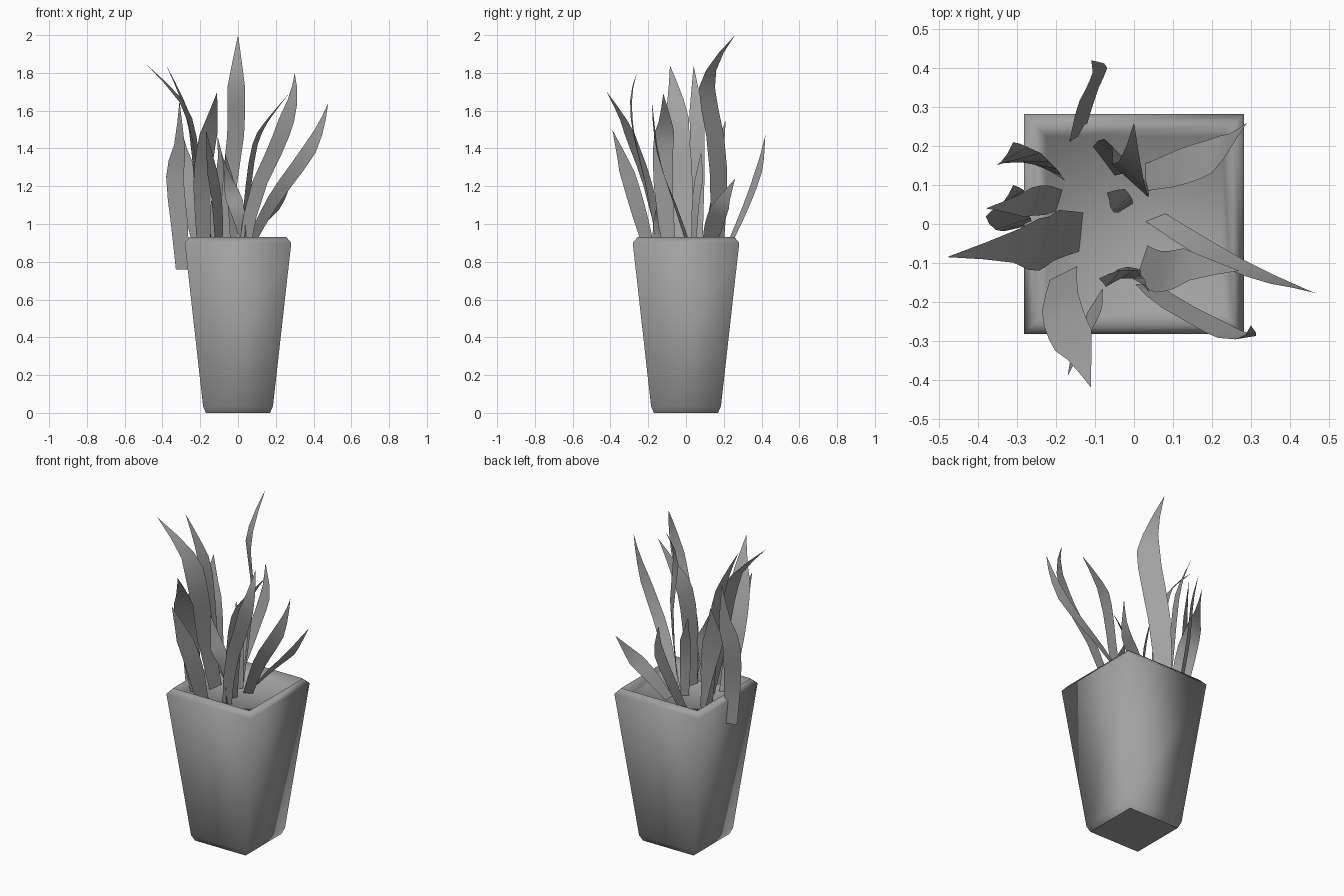
import bpy
import bmesh
from mathutils import Vector

cube = bpy.data.objects.get("Cube")
if cube:
    bpy.data.objects.remove(cube, do_unlink=True)

# One grey material for everything
grey = bpy.data.materials.new("matte_grey")
grey.use_nodes = True
GREY = (0.36, 0.36, 0.36, 1)
grey.diffuse_color = GREY
grey.node_tree.nodes["Principled BSDF"].inputs["Base Color"].default_value = GREY


def finish(bm, name):
    mesh = bpy.data.meshes.new(name)
    for face in bm.faces:
        face.smooth = True
    bm.to_mesh(mesh)
    bm.free()
    mesh.materials.append(grey)
    obj = bpy.data.objects.new(name, mesh)
    bpy.context.collection.objects.link(obj)
    return obj


def square_pot(name, rings):
    """Stack square rings of (half width, height) and close both ends."""
    bm = bmesh.new()
    corners = ((-1, -1), (1, -1), (1, 1), (-1, 1))
    loops = [[bm.verts.new((sx * w, sy * w, z)) for sx, sy in corners]
             for w, z in rings]
    for low, high in zip(loops, loops[1:]):
        for i in range(4):
            j = (i + 1) % 4
            bm.faces.new((low[i], low[j], high[j], high[i]))
    base = bm.faces.new(loops[0][::-1])
    bm.faces.new(loops[-1])
    for edge in base.edges:
        edge.smooth = False
    bmesh.ops.recalc_face_normals(bm, faces=bm.faces)
    return finish(bm, name)


def spline(points, t):
    """Catmull-Rom position along the path, t from 0 to 1."""
    n = len(points) - 1
    i = min(int(t * n), n - 1)
    f = t * n - i
    p1, p2 = points[i], points[i + 1]
    p0 = points[i - 1] if i else p1 * 2 - p2
    p3 = points[i + 2] if i + 2 <= n else p2 * 2 - p1
    return 0.5 * (p1 * 2 + (p2 - p0) * f
                  + (p0 * 2 - p1 * 5 + p2 * 4 - p3) * f * f
                  + (p1 * 3 - p0 - p2 * 3 + p3) * f ** 3)


def leaf(name, width, start_side, end_side, path, steps=8):
    """A flat blade that twists from one side direction to another."""
    points = [Vector(p) for p in path]
    a, b = Vector(start_side).normalized(), Vector(end_side).normalized()
    bm = bmesh.new()
    previous = None
    for k in range(steps):
        t = k / steps
        side = a.lerp(b, t).normalized()
        # Broad through the middle, tapering to the point
        half = width / 2 * min(0.7 + t, 1, 2.6 * (1 - t))
        centre = spline(points, t)
        row = [bm.verts.new(centre - side * half), bm.verts.new(centre + side * half)]
        if previous:
            bm.faces.new((previous[0], previous[1], row[1], row[0]))
        previous = row
    bm.faces.new((previous[0], previous[1], bm.verts.new(points[-1])))
    return finish(bm, name)


# Tapered pot with chamfered foot and rim and a sunken soil surface
square_pot("pot", [(0.17, 0), (0.185, 0.035), (0.282, 0.9), (0.255, 0.932), (0.225, 0.88)])

# Blades: name, width, side at root, side at tip, path from root to tip
X, Y = (1, 0, 0), (0, 1, 0)
leaf("tall_leaf", 0.13, (0.6, -0.8, 0), (0.7, -0.5, 0),
     [(-0.08, 0.16, 0.85), (-0.045, 0.175, 1.2), (-0.01, 0.15, 1.5),
      (-0.01, 0.11, 1.7), (-0.005, 0.15, 1.85), (0, 0.26, 2)])
leaf("front_left_leaf", 0.085, X, (0.9, 0.2, -0.3),
     [(0.03, -0.15, 0.85), (0.09, -0.2, 1.15), (0.2, -0.26, 1.4),
      (0.25, -0.285, 1.53), (0.295, -0.29, 1.68), (0.3, -0.26, 1.8)])
leaf("inner_left_leaf", 0.11, (0.3, 0.9, 0), (0.2, 1, 0),
     [(0.02, -0.09, 0.85), (0.055, -0.12, 1.2), (0.09, -0.12, 1.42),
      (0.15, -0.11, 1.54), (0.27, -0.12, 1.69)])
leaf("outer_left_leaf", 0.075, (0.7, 0.5, -0.4), (0.7, -0.3, -0.5),
     [(0.05, 0.02, 0.87), (0.16, -0.05, 1.08), (0.26, -0.105, 1.23),
      (0.37, -0.15, 1.38), (0.44, -0.17, 1.52), (0.477, -0.18, 1.64)])
leaf("outer_right_leaf", 0.14, (0.1, 1, 0), (0.25, 1, 0.15),
     [(-0.13, -0.02, 0.85), (-0.2, -0.03, 1.2), (-0.23, -0.05, 1.45),
      (-0.3, -0.055, 1.65), (-0.48, -0.085, 1.84)])
leaf("inner_right_leaf", 0.08, (0.3, 1, 0), (0.2, 1, 0.2),
     [(-0.19, 0.06, 0.85), (-0.22, 0.06, 1.2), (-0.25, 0.06, 1.5),
      (-0.3, 0.05, 1.67), (-0.38, 0.04, 1.84)])
leaf("overhanging_leaf", 0.1, (0.9, 0.2, 0), (0.8, 0.6, 0),
     [(-0.295, -0.01, 0.76), (-0.31, 0, 1), (-0.335, 0.04, 1.25),
      (-0.31, 0.07, 1.42), (-0.31, 0.1, 1.65)])
leaf("back_right_leaf", 0.12, (0.7, -0.6, 0), (0.6, 0.6, 0),
     [(-0.2, 0.13, 0.85), (-0.25, 0.15, 1.15), (-0.3, 0.17, 1.35), (-0.31, 0.21, 1.55)])
leaf("back_leaf", 0.06, (1, 0.6, 0), (0.7, 0.6, -0.3),
     [(-0.15, 0.21, 0.85), (-0.12, 0.32, 1.1), (-0.09, 0.39, 1.3), (-0.11, 0.42, 1.47)])
leaf("back_left_leaf", 0.1, Y, (0.3, 1, -0.3),
     [(0.03, 0.12, 0.88), (0.13, 0.15, 1), (0.22, 0.185, 1.1), (0.29, 0.26, 1.24)])
leaf("centre_leaf", 0.06, (1, 0.6, 0), (0.6, 1, 0),
     [(-0.02, 0.04, 0.85), (-0.03, 0.05, 1.1), (-0.045, 0.07, 1.25), (-0.07, 0.08, 1.38)])
leaf("front_centre_leaf", 0.09, (0.4, -0.9, 0), (0.4, 0.9, 0),
     [(0.04, -0.15, 0.85), (0, -0.14, 1.05), (-0.04, -0.14, 1.2), (-0.09, -0.14, 1.38)])
leaf("front_arched_leaf", 0.11, (0.8, 0.4, 0), (0.8, 0.5, 0),
     [(-0.18, -0.12, 0.85), (-0.19, -0.2, 1.2), (-0.17, -0.27, 1.4),
      (-0.14, -0.33, 1.55), (-0.11, -0.42, 1.7)])
leaf("front_short_leaf", 0.1, (0.5, 0.8, 0), (0.5, 0.7, 0),
     [(-0.1, -0.19, 0.85), (-0.11, -0.26, 1.1), (-0.14, -0.32, 1.3), (-0.17, -0.39, 1.5)])
